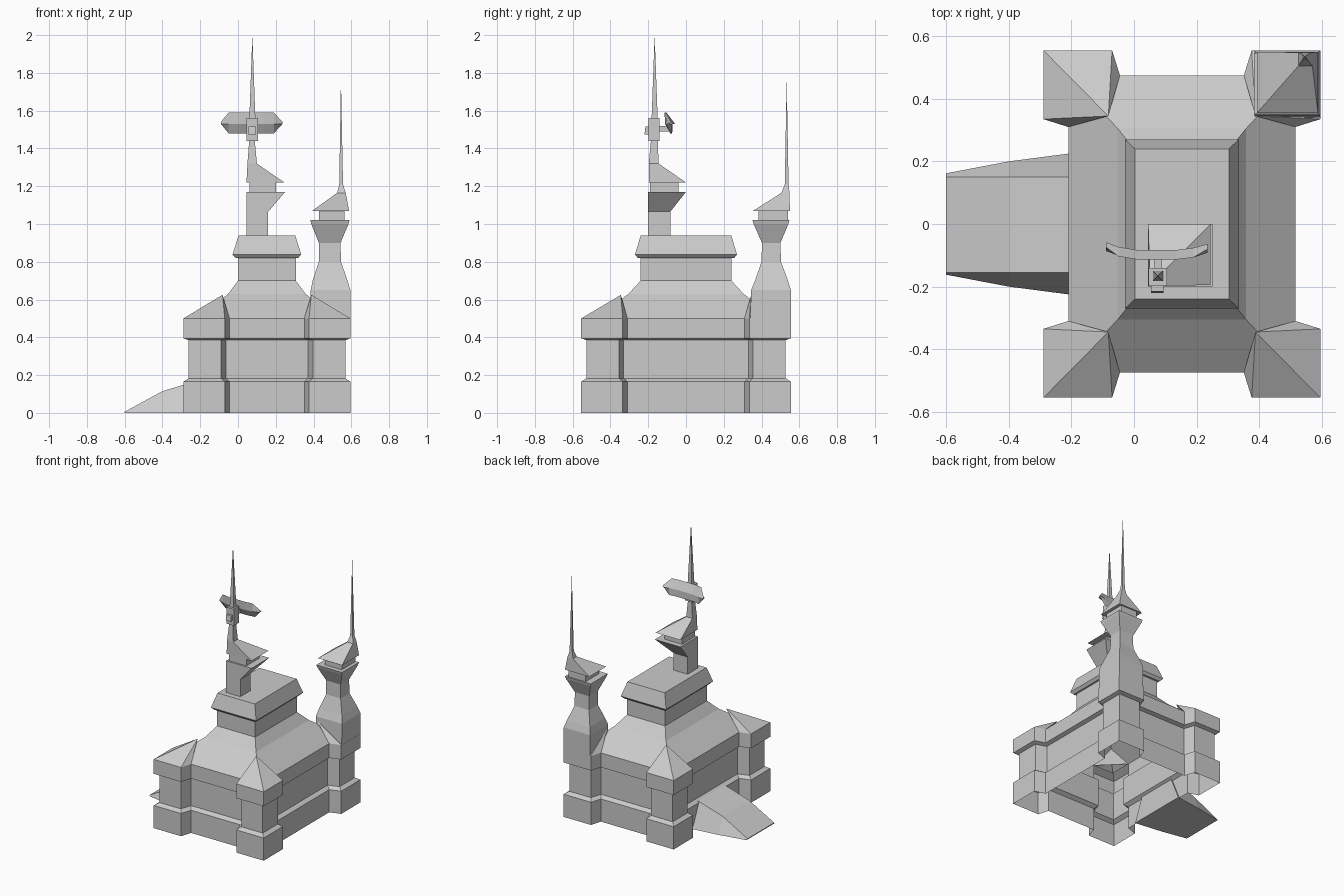
import bpy, bmesh
from mathutils import Vector

cube = bpy.data.objects.get("Cube")
if cube:
    bpy.data.objects.remove(cube, do_unlink=True)

stone = bpy.data.materials.new("grey_stone")
stone.use_nodes = True
GREY = (0.6, 0.6, 0.6, 1)
stone.diffuse_color = GREY
stone.node_tree.nodes["Principled BSDF"].inputs["Base Color"].default_value = GREY

CX = 0.153  # centre of the building plan


def loft(name, rings, bottom=True, top=True):
    """Skin a stack of equal-length rings; a one-point last ring makes a tip."""
    bm = bmesh.new()
    loops = [[bm.verts.new(p) for p in ring] for ring in rings]
    n = len(loops[0])
    for a, b in zip(loops, loops[1:]):
        for i in range(n):
            j = (i + 1) % n
            if len(b) == 1:
                bm.faces.new((a[i], a[j], b[0]))
            else:
                bm.faces.new((a[i], a[j], b[j], b[i]))
    if bottom:
        bm.faces.new(loops[0][::-1])
    if top and len(loops[-1]) > 2:
        bm.faces.new(loops[-1])
    bmesh.ops.recalc_face_normals(bm, faces=bm.faces)
    mesh = bpy.data.meshes.new(name)
    bm.to_mesh(mesh)
    bm.free()
    mesh.materials.append(stone)
    obj = bpy.data.objects.new(name, mesh)
    bpy.context.scene.collection.objects.link(obj)
    return obj


def rect(z, x0, x1, y0, y1):
    return [(x0, y0, z), (x1, y0, z), (x1, y1, z), (x0, y1, z)]


def mid(z, hx, hy):
    return rect(z, CX - hx, CX + hx, -hy, hy)


def inset(points, d):
    """Move every edge of a counter-clockwise outline inward by d."""
    out = []
    for i, p in enumerate(points):
        e1 = (p - points[i - 1]).normalized()
        e2 = (points[(i + 1) % len(points)] - p).normalized()
        n1, n2 = Vector((-e1.y, e1.x)), Vector((-e2.y, e2.x))
        out.append(p + (n1 + n2) * d / (1 + n1.dot(n2)))
    return out


# Plan outline: four corner bastions joined by straight walls
CORNER = [(.363, .31), (.4425, .335), (.4425, .555), (.223, .555), (.198, .475)]
outline = []
for sx, sy in ((1, 1), (-1, 1), (-1, -1), (1, -1)):
    pts = CORNER if sx * sy > 0 else CORNER[::-1]
    outline += [Vector((CX + sx * x, sy * y)) for x, y in pts]

# Walls with a projecting plinth and cornice, open underneath
profile = [(0, 0), (.165, 0), (.183, .027), (.385, .027), (.395, 0), (.5, 0)]
loft("walls", [[(p.x, p.y, z) for p in inset(outline, d)] for z, d in profile],
     bottom=False, top=False)

# Hipped main roof, neck and cap
loft("main_roof", [mid(.5, .363, .475), mid(.63, .205, .305), mid(.7, .153, .24)],
     bottom=False, top=False)
loft("roof_neck", [mid(.7, .153, .24), mid(.83, .153, .24)], bottom=False)
loft("roof_cap", [mid(.82, .165, .255), mid(.838, .182, .27), mid(.94, .15, .24)])

# Off-centre pyramid roofs on the bastions
for sx, side in ((-1, "right"), (1, "left")):
    for sy, end in ((-1, "front"), (1, "back")):
        base = [(CX + sx * x, sy * y, .5) for x, y in CORNER]
        loft(f"bastion_roof_{end}_{side}", [base, [(CX + sx * .235, sy * .345, .625)]],
             bottom=False)

# Back corner turret with waisted shaft, collar and spire
loft("turret", [rect(.5, .385, .595, .34, .555), rect(.65, .385, .595, .345, .555),
                rect(.7, .395, .58, .365, .54), rect(.8, .428, .545, .4, .503),
                rect(.9, .428, .543, .402, .5), rect(1.0, .388, .585, .358, .542),
                rect(1.02, .383, .59, .352, .547)], bottom=False)
loft("turret_collar", [rect(1.02, .43, .565, .385, .54), rect(1.07, .43, .565, .385, .54)])
loft("turret_spire", [rect(1.07, .393, .588, .355, .55), rect(1.165, .525, .57, .505, .548),
                      rect(1.21, .536, .556, .523, .543), [(.545, .533, 1.77)]])

# Chimney tower on the cap, flaring toward one corner
loft("mast_base", [rect(.93, .045, .16, -.2, -.083), rect(1.065, .045, .16, -.2, -.083),
                   rect(1.17, .045, .25, -.2, 0)])
loft("mast_collar", [rect(1.17, .06, .2, -.19, -.04), rect(1.225, .06, .2, -.19, -.04)])
loft("mast_roof", [rect(1.22, .045, .245, -.195, 0), rect(1.32, .05, .1, -.197, -.145),
                   rect(1.45, .06, .088, -.185, -.15)])

# Antenna hub, feed horn, arm and needle
loft("antenna_hub", [rect(1.44, .046, .105, -.198, -.14), rect(1.56, .046, .105, -.198, -.14)])
loft("feed_horn", [rect(1.475, .055, .095, -.22, -.19), rect(1.515, .055, .095, -.215, -.19)])
loft("antenna_arm", [rect(1.49, .065, .088, -.15, -.09), rect(1.52, .065, .088, -.15, -.09)])
loft("needle", [rect(1.56, .06, .092, -.182, -.15), [(.076, -.166, 2.0)]])


# Curved reflector: tilted lens section swept along x, narrow at its ends
def reflector_section(x, y, h):
    return [(x, y - h * .3, 1.535 + h), (x, y - .014, 1.53),
            (x, y + h * .25, 1.535 - h), (x, y + .014, 1.53)]


stations = [(-.09, -.072, .006), (-.05, -.087, .055), (.01, -.097, .055),
            (.135, -.097, .055), (.19, -.09, .055), (.235, -.078, .006)]
loft("reflector", [reflector_section(*s) for s in stations])


# Side ramp with splayed flanks
def ramp_section(x, z, foot):
    return [(x, -foot, 0), (x, foot, 0), (x, .15, z), (x, -.155, z)]


loft("ramp", [ramp_section(-.6, .006, .162), ramp_section(-.4, .115, .2),
              ramp_section(-.2, .175, .226)])
